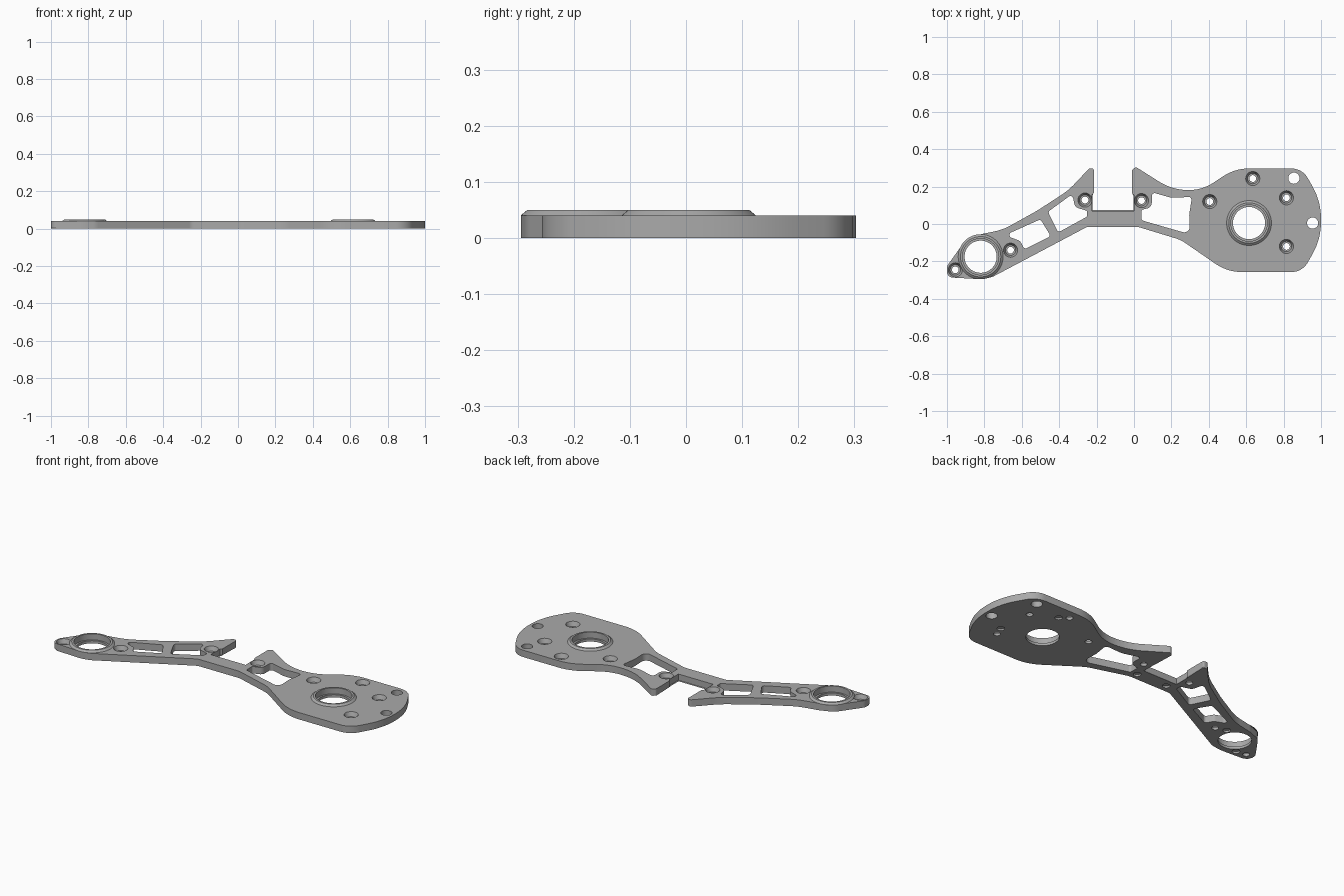
import bpy
import bmesh
import math
from mathutils import Vector

cube = bpy.data.objects.get("Cube")
if cube:
    bpy.data.objects.remove(cube, do_unlink=True)

THICK = 0.04

metal = bpy.data.materials.new("grey_metal")
metal.use_nodes = True
GREY = (0.4, 0.4, 0.4, 1)
metal.diffuse_color = GREY
metal.node_tree.nodes["Principled BSDF"].inputs["Base Color"].default_value = GREY


def rounded(corners, steps=8):
    """Polygon whose (x, y, radius) corners become tangent arcs."""
    out = []
    for i, (x, y, r) in enumerate(corners):
        p = Vector((x, y))
        a = Vector(corners[i - 1][:2]) - p
        b = Vector(corners[(i + 1) % len(corners)][:2]) - p
        half = a.angle(b) / 2
        reach = min(r / math.tan(half), 0.49 * a.length, 0.49 * b.length)
        if reach < 0.001:
            out.append(p)
            continue
        a.normalize()
        b.normalize()
        radius = reach * math.tan(half)
        centre = p + (a + b).normalized() * (radius / math.sin(half))
        start, end = p + a * reach - centre, p + b * reach - centre
        sweep = math.pi - 2 * half
        for k in range(steps + 1):
            t = k / steps
            out.append(centre + (start * math.sin((1 - t) * sweep)
                                 + end * math.sin(t * sweep)) / math.sin(sweep))
    return out


def prism(bm, points, z0, z1):
    """Upright solid over an outline; returns its bottom face."""
    low = [bm.verts.new((p.x, p.y, z0)) for p in points]
    high = [bm.verts.new((p.x, p.y, z1)) for p in points]
    bottom = bm.faces.new(low[::-1])
    bm.faces.new(high)
    for i in range(len(points)):
        j = (i + 1) % len(points)
        bm.faces.new((low[i], low[j], high[j], high[i]))
    return bottom


def lathe(bm, x, y, profile, segments=40, caps=True):
    """Turn (radius, z) points about a vertical axis."""
    rings = []
    for r, z in profile:
        angles = [math.tau * k / segments for k in range(segments)]
        rings.append([bm.verts.new((x + r * math.cos(a), y + r * math.sin(a), z))
                      for a in angles])
    for lo, hi in zip(rings, rings[1:]):
        for i in range(segments):
            j = (i + 1) % segments
            bm.faces.new((lo[i], lo[j], hi[j], hi[i]))
    if caps:
        bm.faces.new(rings[0][::-1])
        bm.faces.new(rings[-1])


def finish(bm, name):
    mesh = bpy.data.meshes.new(name)
    bmesh.ops.recalc_face_normals(bm, faces=bm.faces)
    bm.to_mesh(mesh)
    bm.free()
    mesh.materials.append(metal)
    obj = bpy.data.objects.new(name, mesh)
    bpy.context.collection.objects.link(obj)
    return obj


def smooth(obj):
    bpy.ops.object.select_all(action="DESELECT")
    obj.select_set(True)
    bpy.context.view_layer.objects.active = obj
    bpy.ops.object.shade_smooth_by_angle(angle=math.radians(25))


# Plate outline, counterclockwise from the narrow end
outline = [
    (-1, -.285, .04), (-.82, -.295, .2), (-.76, -.285, .1), (-.25, -.015, .05),
    (.02, -.015, .1), (.25, -.085, .2), (.5, -.257, .25), (.9, -.257, .1),
    (1, -.08, .35), (1, .12, .35), (.9, .297, .1), (.54, .297, .25),
    (.36, .178, .25), (.2, .185, .3), (.01, .305, .01), (-.01, .29, .01),
    (-.01, .165, 0), (0, .155, 0), (0, .07, 0), (-.225, .07, 0),
    (-.225, .155, 0), (-.215, .165, 0), (-.215, .297, .01), (-.24, .297, .01),
    (-.35, .18, .4), (-.52, .07, .4), (-.7, -.03, .3), (-.82, -.055, .1),
    (-.9, -.085, .08), (-1, -.225, .04),
]
bm = bmesh.new()
base = prism(bm, rounded(outline), 0, THICK)
bmesh.ops.bevel(bm, geom=list(base.edges), offset=0.004, segments=1,
                affect="EDGES", clamp_overlap=False)
plate = finish(bm, "mount_plate")

# Lightening windows in both arms
windows = [
    [(-.69, -.06, .015), (-.5, .025, .015), (-.445, -.065, .015),
     (-.585, -.135, .015), (-.61, -.09, .03)],
    [(-.46, .065, .015), (-.33, .16, .015), (-.315, .09, .03),
     (-.25, .07, .01), (-.25, .04, .01), (-.405, -.045, .015)],
    [(.04, .075, .01), (.095, .09, .03), (.095, .17, .015), (.2, .14, .1),
     (.31, .145, .015), (.295, .05, .1), (.3, -.055, .03), (.04, .02, .015)],
]
bm = bmesh.new()
for window in windows:
    prism(bm, rounded(window), -.01, .06)

# Countersunk screw holes
screws = [(-.955, -.245), (-.66, -.14), (-.262, .128), (.04, .125),
          (.405, .12), (.635, .243), (.815, .14), (.815, -.12)]
for x, y in screws:
    lathe(bm, x, y, [(.018, -.01), (.018, .015), (.028, .015), (.038, THICK), (.038, .06)], 28)

# Plain through holes
for x, y in [(.855, .245), (.955, .005)]:
    lathe(bm, x, y, [(.03, -.01), (.03, .06)], 28)

# Shallow locating pockets underneath
for x, y in [(.68, .21), (.835, -.065), (-.895, -.255), (-.72, -.12), (-.19, .03), (0, .025)]:
    lathe(bm, x, y, [(.02, -.01), (.02, .01)], 24)

# Stepped bearing bores
bearings = {"wide_end_rim": (.615, .005), "narrow_end_rim": (-.82, -.175)}
for x, y in bearings.values():
    lathe(bm, x, y, [(.086, -.01), (.086, .015), (.097, .015), (.097, .06)], 56)

cutter = finish(bm, "hole_cutter")
cut = plate.modifiers.new("holes", "BOOLEAN")
cut.operation = "DIFFERENCE"
cut.solver = "EXACT"
cut.object = cutter
bpy.context.view_layer.objects.active = plate
plate.select_set(True)
bpy.ops.object.modifier_apply(modifier=cut.name)
bpy.data.objects.remove(cutter, do_unlink=True)
smooth(plate)

# Raised chamfered rims round the bearing bores
for name, (x, y) in bearings.items():
    bm = bmesh.new()
    lathe(bm, x, y, [(.12, THICK), (.108, .05), (.097, .05), (.097, THICK)], 56, caps=False)
    smooth(finish(bm, name))
